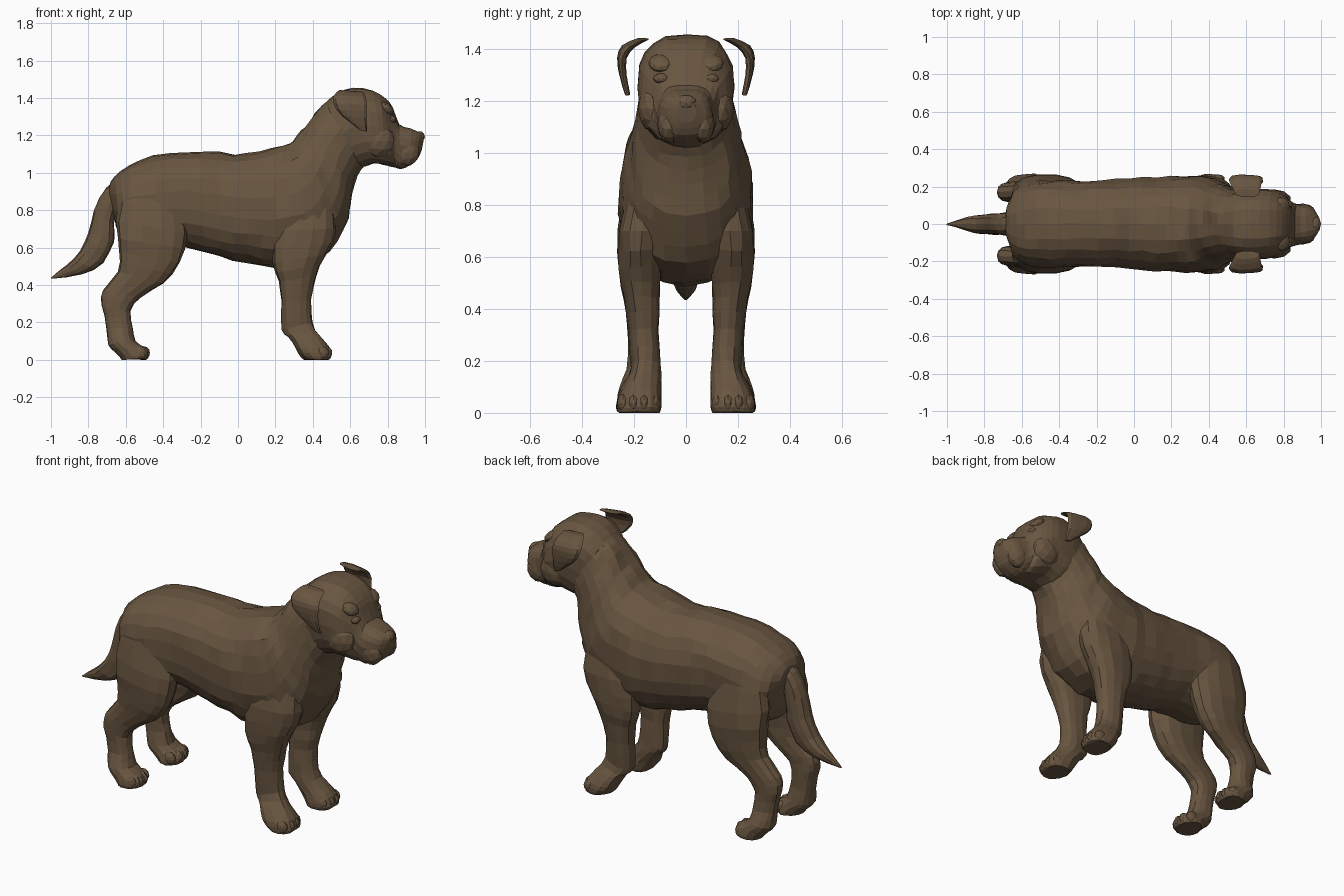
import bpy, bmesh, math
from mathutils import Vector, Matrix, noise

default = bpy.data.objects.get("Cube")
if default:
    bpy.data.objects.remove(default, do_unlink=True)

coat = bpy.data.materials.new("brown_coat")
coat.use_nodes = True
COLOUR = (0.14, 0.092, 0.052, 1)
coat.diffuse_color = COLOUR
shader = next(n for n in coat.node_tree.nodes if n.type == "BSDF_PRINCIPLED")
shader.inputs["Base Color"].default_value = COLOUR
shader.inputs["Roughness"].default_value = 0.9


def finish(name, bm, mirrored):
    """Turn a bmesh into a flat shaded object, doubled across the spine if asked."""
    bmesh.ops.recalc_face_normals(bm, faces=bm.faces[:])
    mesh = bpy.data.meshes.new(name)
    bm.to_mesh(mesh)
    bm.free()
    mesh.materials.append(coat)
    obj = bpy.data.objects.new(name, mesh)
    bpy.context.collection.objects.link(obj)
    if mirrored:
        mod = obj.modifiers.new("mirror", "MIRROR")
        mod.use_axis = (False, True, False)
        mod.use_mirror_merge = False
    return obj


def spline(a, b, c, d, t):
    """Smooth blend from row b to row c."""
    return [0.5 * (2 * q + (r - p) * t + (2 * p - 5 * q + 4 * r - s) * t * t
                   + (3 * q - p - 3 * r + s) * t ** 3)
            for p, q, r, s in zip(a, b, c, d)]


def loft(name, rows, sides=16, steps=2, power=0.85, rough=0.008, mirrored=False):
    """Rows: upper/front point x z, lower/back point x z, half width, offset y."""
    rows = [tuple(r) + (0,) * (6 - len(r)) for r in rows]
    last = len(rows) - 1
    dense = []
    for i in range(last):
        around = [rows[max(0, min(last, i + k))] for k in (-1, 0, 1, 2)]
        dense += [spline(*around, s / steps) for s in range(steps)]
    dense.append(rows[-1])

    bm = bmesh.new()
    rings = []
    for ax, az, bx, bz, width, offset in dense:
        ring = []
        for k in range(sides):
            t = math.tau * k / sides
            c = math.copysign(abs(math.cos(t)) ** power, math.cos(t))
            s = math.copysign(abs(math.sin(t)) ** power, math.sin(t))
            p = Vector(((ax + bx + c * (ax - bx)) / 2, offset + s * width,
                        (az + bz + c * (az - bz)) / 2))
            p += noise.noise_vector(p * 11) * rough
            p.z = max(p.z, 0)
            ring.append(bm.verts.new(p))
        rings.append(ring)
    for lower, upper in zip(rings, rings[1:]):
        for k in range(sides):
            n = (k + 1) % sides
            bm.faces.new((lower[k], lower[n], upper[n], upper[k]))
    bm.faces.new(rings[0])
    bm.faces.new(rings[-1])
    return finish(name, bm, mirrored)


def lumps(name, places, size, tilt=0, mirrored=True):
    """Low-poly ellipsoids for small swellings."""
    bm = bmesh.new()
    for place in places:
        m = (Matrix.Translation(place) @ Matrix.Rotation(tilt, 4, "Y")
             @ Matrix.Diagonal((*size, 1)))
        bmesh.ops.create_icosphere(bm, subdivisions=2, radius=1, matrix=m)
    return finish(name, bm, mirrored)


# Trunk, from rump to the throat
loft("body", [
    (-.69, .93, -.66, .78, .06),
    (-.66, .98, -.62, .64, .17),
    (-.58, 1.04, -.55, .61, .22),
    (-.45, 1.095, -.42, .59, .235),
    (-.28, 1.11, -.27, .60, .23),
    (-.10, 1.11, -.10, .55, .235),
    (.05, 1.10, .05, .52, .25),
    (.18, 1.135, .22, .49, .255),
    (.27, 1.16, .42, .53, .255),
    (.30, 1.18, .53, .64, .245),
    (.34, 1.22, .59, .76, .22),
    (.39, 1.29, .61, .88, .20),
    (.45, 1.36, .64, .98, .18),
    (.53, 1.42, .67, 1.04, .165),
], sides=22, rough=0.014)

# Skull running into the muzzle
loft("head", [
    (.47, 1.37, .62, 1.02, .165),
    (.53, 1.43, .66, 1.03, .18),
    (.62, 1.455, .72, 1.05, .185),
    (.72, 1.44, .78, 1.04, .18),
    (.79, 1.40, .82, 1.03, .155),
    (.83, 1.35, .84, 1.03, .125),
    (.86, 1.265, .87, 1.02, .11),
    (.92, 1.24, .92, 1.04, .10),
    (.965, 1.22, .955, 1.07, .075),
    (.99, 1.20, .98, 1.12, .035),
], sides=20, power=0.75, rough=0.01)
lumps("nose", [(.968, 0, 1.193)], (.032, .042, .03), 0.5, mirrored=False)
lumps("jowls", [(.90, .065, 1.11)], (.07, .045, .075), -0.3)
lumps("brows", [(.79, .095, 1.345)], (.05, .05, .028), 0.6)
lumps("cheeks", [(.75, .13, 1.17)], (.09, .055, .09))
lumps("eyelids", [(.825, .095, 1.285)], (.022, .032, .02))

# Folded hanging ears
loft("ears", [
    (.67, 1.43, .54, 1.44, .022, .165),
    (.68, 1.405, .51, 1.41, .024, .22),
    (.69, 1.36, .51, 1.37, .018, .245),
    (.69, 1.29, .55, 1.31, .015, .243),
    (.69, 1.22, .65, 1.23, .01, .222),
], sides=10, rough=0.006, mirrored=True)

# Front legs with paws
loft("front_legs", [
    (.50, .88, .27, .90, .07, .15),
    (.53, .70, .19, .70, .09, .17),
    (.47, .56, .19, .52, .082, .175),
    (.42, .45, .215, .42, .068, .17),
    (.395, .32, .23, .31, .058, .16),
    (.395, .20, .235, .16, .056, .155),
    (.44, .12, .27, .12, .07, .168),
    (.49, .07, .305, .06, .082, .18),
    (.505, .025, .335, .015, .085, .182),
    (.49, 0, .35, 0, .08, .182),
], sides=14, rough=0.01, mirrored=True)

# Hind legs with thigh, hock and paw
loft("hind_legs", [
    (-.32, .90, -.61, .93, .07, .15),
    (-.27, .68, -.65, .74, .09, .172),
    (-.31, .52, -.64, .58, .08, .18),
    (-.40, .41, -.645, .47, .065, .178),
    (-.52, .335, -.725, .37, .055, .17),
    (-.58, .26, -.73, .29, .053, .168),
    (-.57, .17, -.70, .17, .055, .172),
    (-.55, .10, -.69, .08, .07, .182),
    (-.485, .07, -.66, .04, .082, .185),
    (-.475, .025, -.63, .012, .085, .185),
    (-.49, 0, -.62, 0, .08, .185),
], sides=14, rough=0.01, mirrored=True)

# Toes along the front edge of each paw
for name, front in (("front_toes", .47), ("hind_toes", -.505)):
    spots = [(front - 6 * (y - .182) ** 2, y, .037) for y in (.122, .162, .202, .242)]
    lumps(name, spots, (.038, .023, .036))

# Tail, curving down and back to a point
loft("tail", [
    (-.62, .98, -.58, .80, .06),
    (-.71, .92, -.64, .80, .062),
    (-.77, .80, -.66, .72, .06),
    (-.80, .68, -.66, .63, .058),
    (-.85, .58, -.72, .52, .055),
    (-.92, .51, -.83, .455, .042),
    (-1.0, .435, -.99, .43, .005),
], sides=12, mirrored=False)
